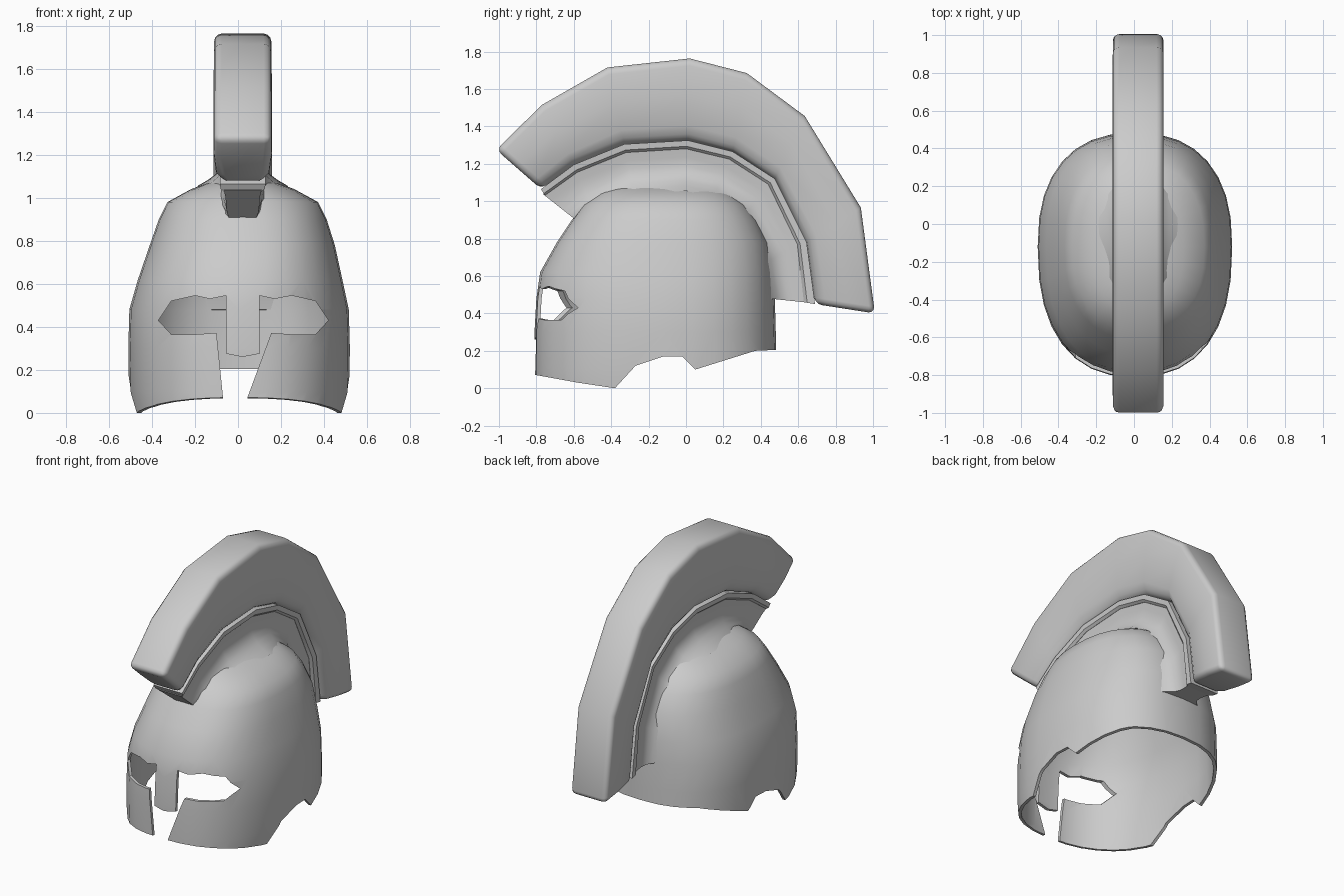
import bpy, bmesh, math

if "Cube" in bpy.data.objects:
    bpy.data.objects.remove(bpy.data.objects["Cube"])

CX = 0.022  # crest and nose sit slightly right of centre


def make(name, verts, faces):
    mesh = bpy.data.meshes.new(name)
    mesh.from_pydata(verts, [], faces)
    bm = bmesh.new()
    bm.from_mesh(mesh)
    bmesh.ops.recalc_face_normals(bm, faces=bm.faces)
    bm.to_mesh(mesh)
    bm.free()
    ob = bpy.data.objects.new(name, mesh)
    bpy.context.collection.objects.link(ob)
    return ob


def loft(name, rings, cap_start=True):
    n = len(rings[0])
    faces = [(r * n + i, r * n + (i + 1) % n, (r + 1) * n + (i + 1) % n, (r + 1) * n + i)
             for r in range(len(rings) - 1) for i in range(n)]
    if cap_start:
        faces.append(tuple(range(n)))
    faces.append(tuple(range((len(rings) - 1) * n, len(rings) * n)))
    return make(name, [p for r in rings for p in r], faces)


def sweep(name, inner, outer, section, flare=None):
    """Arc band between two (y, z) paths; section = (fraction outwards, half width).
    flare = half width of the inner edge at each station."""
    rings = []
    for k, ((y0, z0), (y1, z1)) in enumerate(zip(inner, outer)):
        half = []
        for t, w in section:
            if flare and t < 0.6:
                w += (flare[k] - w) * (1 - t / 0.6) ** 2
            half.append((w, y0 + (y1 - y0) * t, z0 + (z1 - z0) * t))
        rings.append([(CX + w, y, z) for w, y, z in half] +
                     [(CX - w, y, z) for w, y, z in reversed(half)])
    return loft(name, rings)


def apply(ob, kind, **settings):
    mod = ob.modifiers.new(kind, kind)
    for k, v in settings.items():
        setattr(mod, k, v)
    bpy.context.view_layer.objects.active = ob
    bpy.ops.object.modifier_apply(modifier=mod.name)


def cut(ob, cutter):
    apply(ob, 'BOOLEAN', operation='DIFFERENCE', solver='EXACT', object=cutter)
    bpy.data.objects.remove(cutter)


def smooth(ob, angle):
    bpy.ops.object.select_all(action='DESELECT')
    ob.select_set(True)
    bpy.context.view_layer.objects.active = ob
    bpy.ops.object.shade_smooth_by_angle(angle=math.radians(angle))


# Helmet shell: z, half width, front y, back y, x centre
levels = [(-0.1, .485, -.81, .49, .005), (0.1, .512, -.81, .485, .005), (0.3, .515, -.81, .48, .005),
          (0.48, .51, -.80, .475, .005), (0.62, .475, -.78, .465, .01), (0.78, .43, -.69, .44, .02),
          (0.90, .39, -.61, .38, .022), (0.98, .35, -.55, .32, .022),
          (1.04, .24, -.47, .24, .022), (1.085, .12, -.36, .13, .022)]
SEG = 32
YC = -0.12
rings = []
for z, w, yf, yb, cx in levels:
    ring = []
    for i in range(SEG):
        a = 2 * math.pi * i / SEG
        c, s = math.cos(a), math.sin(a)
        e = 2 / 2.4
        depth = yb - YC if s > 0 else yf - YC
        ring.append((cx + w * math.copysign(abs(c) ** e, c), YC + depth * abs(s) ** e, z))
    rings.append(ring)
shell = loft("helmet_shell", rings, cap_start=False)
apply(shell, 'SOLIDIFY', thickness=0.02, offset=-1)

# Eye holes, nose guard and mouth slot cut through the front
face = [(-.07, -.3), (-.07, .075), (-.10, .372), (-.2, .365), (-.31, .365), (-.37, .43), (-.31, .52),
        (-.2, .545), (-.13, .53), (-.055, .545), (-.055, .275), (.02, .26), (.10, .275), (.10, .545),
        (.17, .53), (.25, .545), (.36, .52), (.42, .43), (.36, .365), (.25, .365), (.155, .372),
        (.045, .075), (.045, -.3)]
cut(shell, loft("face_cutter", [[(x, y, z) for x, z in face] for y in (-1.2, -0.2)]))

# Cheek and neck line along the bottom
hem = [(-1, -.3), (-1, .10), (-.8, .07), (-.58, .03), (-.38, .0), (-.27, .12), (-.12, .17),
       (-.02, .17), (.05, .1), (.37, .2), (.7, .215), (.7, -.3)]
cut(shell, loft("hem_cutter", [[(x, y, z) for y, z in hem] for x in (-1, 1)]))
smooth(shell, 35)

# Crest paths in side view (y, z), front to back
dome = [(-.59, .90), (-.50, .96), (-.28, 1.04), (0, 1.055), (.15, 1.02), (.30, .90), (.41, .66), (.44, .48)]
rail_in = [(-.755, 1.03), (-.58, 1.155), (-.32, 1.26), (0, 1.28), (.23, 1.225), (.44, 1.09), (.595, .77), (.63, .46)]
rail_out = [(-.775, 1.065), (-.60, 1.195), (-.33, 1.305), (.01, 1.325), (.25, 1.265), (.475, 1.12), (.645, .78), (.69, .45)]
plume_top = [(-1.015, 1.275), (-.77, 1.515), (-.42, 1.715), (.02, 1.763), (.325, 1.685), (.635, 1.455), (.935, .965), (1.01, .40)]

# Ridge rising from the dome to carry the crest
ridge = sweep("crest_ridge", dome, rail_in,
              [(0, .08), (.12, .08), (.25, .08), (.4, .078), (.6, .078), (.8, .08), (1.05, .088)],
              flare=[.06, .12, .19, .21, .2, .19, .18, .17])
smooth(ridge, 40)

# Holder rail
rail = sweep("crest_rail", rail_in, rail_out, [(0, .088), (.3, .103), (1, .106)])
smooth(rail, 30)

# Plume
plume = sweep("plume", rail_out, plume_top, [(0, .09), (.18, .125), (.55, .135), (1, .133)])
apply(plume, 'BEVEL', width=0.035, segments=3, limit_method='ANGLE', angle_limit=math.radians(55))
smooth(plume, 40)
